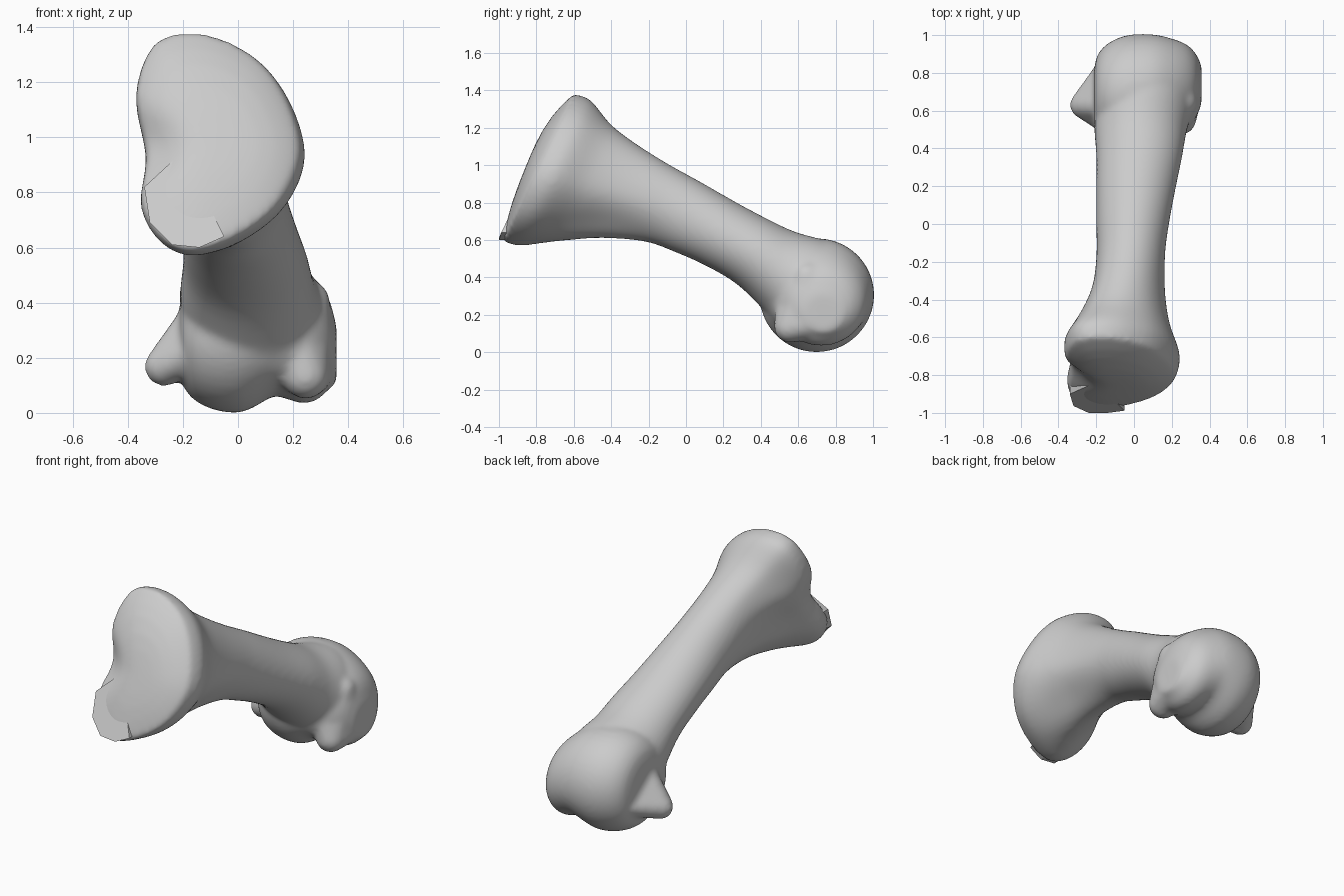
import bpy
import bmesh
from math import sin, cos, pi, atan2, exp
from mathutils import Vector

cube = bpy.data.objects.get("Cube")
if cube:
    bpy.data.objects.remove(cube)

# One plain grey for the whole bone
SHADE = (0.6, 0.6, 0.6, 1)
mat = bpy.data.materials.new("bone grey")
mat.use_nodes = True
mat.diffuse_color = SHADE
mat.node_tree.nodes["Principled BSDF"].inputs["Base Color"].default_value = SHADE


def spline(points, steps, closed=False):
    """Smooth curve through points of any dimension."""
    pts = [Vector(p) for p in points]
    n = len(pts)

    def at(i):
        return pts[i % n] if closed else pts[max(0, min(n - 1, i))]

    out = []
    for i in range(n if closed else n - 1):
        a, b, c, d = (at(i + k) for k in (-1, 0, 1, 2))
        for s in range(steps):
            t = s / steps
            out.append((b * 2 + (c - a) * t + (a * 2 - b * 5 + c * 4 - d) * t * t
                        + (b * 3 - a - c * 3 + d) * t ** 3) / 2)
    return out if closed else out + [pts[-1]]


def loft(bm, rings):
    """Closed skin over a row of rings."""
    loops = [[bm.verts.new(p) for p in ring] for ring in rings]
    n = len(loops[0])
    for a, b in zip(loops, loops[1:]):
        for i in range(n):
            j = (i + 1) % n
            bm.faces.new((a[i], a[j], b[j], b[i]))
    bm.faces.new(loops[0])
    bm.faces.new(loops[-1])


def hull(bm, balls):
    """Convex lump wrapped around balls given as x, y, z, radius."""
    ball = bmesh.new()
    bmesh.ops.create_icosphere(ball, subdivisions=3, radius=1)
    unit = [v.co.copy() for v in ball.verts]
    ball.free()
    verts = [bm.verts.new(Vector((x, y, z)) + p * r) for x, y, z, r in balls for p in unit]
    bmesh.ops.convex_hull(bm, input=verts)
    for v in [v for v in bm.verts if not v.link_faces]:
        bm.verts.remove(v)


def make_object(name, bm):
    bmesh.ops.recalc_face_normals(bm, faces=bm.faces[:])
    mesh = bpy.data.meshes.new(name)
    bm.to_mesh(mesh)
    bm.free()
    mesh.materials.append(mat)
    obj = bpy.data.objects.new(name, mesh)
    bpy.context.collection.objects.link(obj)
    return obj


# Outline of the upper joint face, scaled to a unit box
FACE = [(-.2, 1.37), (-.05, 1.35), (.1, 1.26), (.2, 1.11), (.24, .93), (.17, .76),
        (.03, .64), (-.15, .575), (-.27, .62), (-.345, .75), (-.33, .93),
        (-.365, 1.15), (-.31, 1.32)]
outline = [Vector(((p.x + .06) / .3, (p.y - .9725) / .3975))
           for p in spline(FACE, 4, closed=True)]

# Shaft sections: top y z, bottom y z, right x, left x, roundness
SECTIONS = [
    (-.6, 1.378, -.98, .592, -.36, .22, 0),
    (-.51, 1.345, -.87, .57, -.36, .243, 0),
    (-.4, 1.22, -.66, .588, -.28, .19, .3),
    (-.27, 1.12, -.45, .605, -.225, .165, .6),
    (-.1, 1.01, -.22, .59, -.2, .165, .9),
    (.07, .915, -.07, .54, -.2, .185, 1),
    (.28, .795, .1, .465, -.2, .22, 1),
    (.45, .705, .27, .365, -.2, .255, 1),
    (.58, .645, .42, .22, -.21, .28, 1),
    (.72, .605, .5, .12, -.2, .31, 1),
    (.8, .58, .64, .09, -.17, .29, 1),
]


def section_ring(s, scale=1.0):
    ty, tz, by, bz, x0, x1, roundness = s
    ring = []
    for p in outline:
        a = atan2(p.y, p.x)
        q = p.lerp(Vector((cos(a), sin(a))), roundness) * scale
        # Hollows under the flare, on both sides of its keel
        if a < 0:
            q *= 1 - .4 * roundness * (1 - roundness) * sin(2 * a) ** 2
        h = (q.y + 1) / 2
        x = (x0 + x1) / 2 + q.x * (x1 - x0) / 2
        z = bz + (tz - bz) * h
        # The joint face swells forward, with a dent at the waist of its rim
        swell = (.07 + .03 * q.y) * (1 - scale ** 3)
        dent = .055 * (1 - roundness) * exp(-((x + .34) ** 2 + (z - .97) ** 2) / .012)
        ring.append(Vector((x, by + (ty - by) * h - swell + dent, z)))
    return ring


bm = bmesh.new()
rings = [section_ring(SECTIONS[0], k) for k in (.1, .3, .5, .7, .85, .95)]
rings += [section_ring(s) for s in spline(SECTIONS, 4)]
loft(bm, rings)

# Rolling joint at the lower end: x, radius and height of its centre
ROLLER = [(-.21, .15, .3), (-.19, .22, .3), (-.13, .275, .303), (-.03, .304, .304),
          (.1, .294, .305), (.2, .262, .29), (.28, .222, .265), (.33, .165, .25),
          (.358, .1, .21)]
rings = []
for x, r, height in spline(ROLLER, 3):
    ring = []
    for i in range(40):
        a = 2 * pi * i / 40
        # Shallow groove on the underside, beside the keel
        groove = .05 * max(0, -sin(a)) ** 2 * max(0, 1 - abs(x - .13) / .1)
        ring.append((x, .7 + .1 * x + (r - groove) * cos(a), height + (r - groove) * sin(a)))
    rings.append(ring)
loft(bm, rings)

# Right flange running down to a pointed knuckle
hull(bm, [(-.268, .63, .168, .072), (-.12, .62, .38, .07), (-.16, .8, .21, .06),
          (-.15, .54, .22, .06)])
# Left flange and its rounded knuckle
hull(bm, [(.25, .65, .4, .085), (.245, .555, .135, .085), (.275, .68, .16, .085),
          (.2, .56, .3, .08)])
# Keel between the knuckles
hull(bm, [(-.03, .6, .11, .085), (-.03, .7, .15, .12), (.03, .62, .26, .16)])

bone = make_object("bone", bm)
fuse = bone.modifiers.new("fuse", 'REMESH')
fuse.mode = 'VOXEL'
fuse.voxel_size = .014
fuse.use_smooth_shade = True
soften = bone.modifiers.new("soften", 'SMOOTH')
soften.factor = .5
soften.iterations = 12

# Flat broken facet at the lower corner of the joint face
CHIP = [(-.34, .82), (-.21, .94), (-.25, .87), (-.18, .89), (-.12, .78), (-.05, .64),
        (-.14, .6), (-.24, .61), (-.32, .69)]
bm = bmesh.new()
rings = []
for depth in (-.03, .05):
    rings.append([(x, max(-1, -.6 - .487 * (1.375 - z) + depth), z) for x, z in CHIP])
loft(bm, rings)
make_object("chipped_facet", bm)
